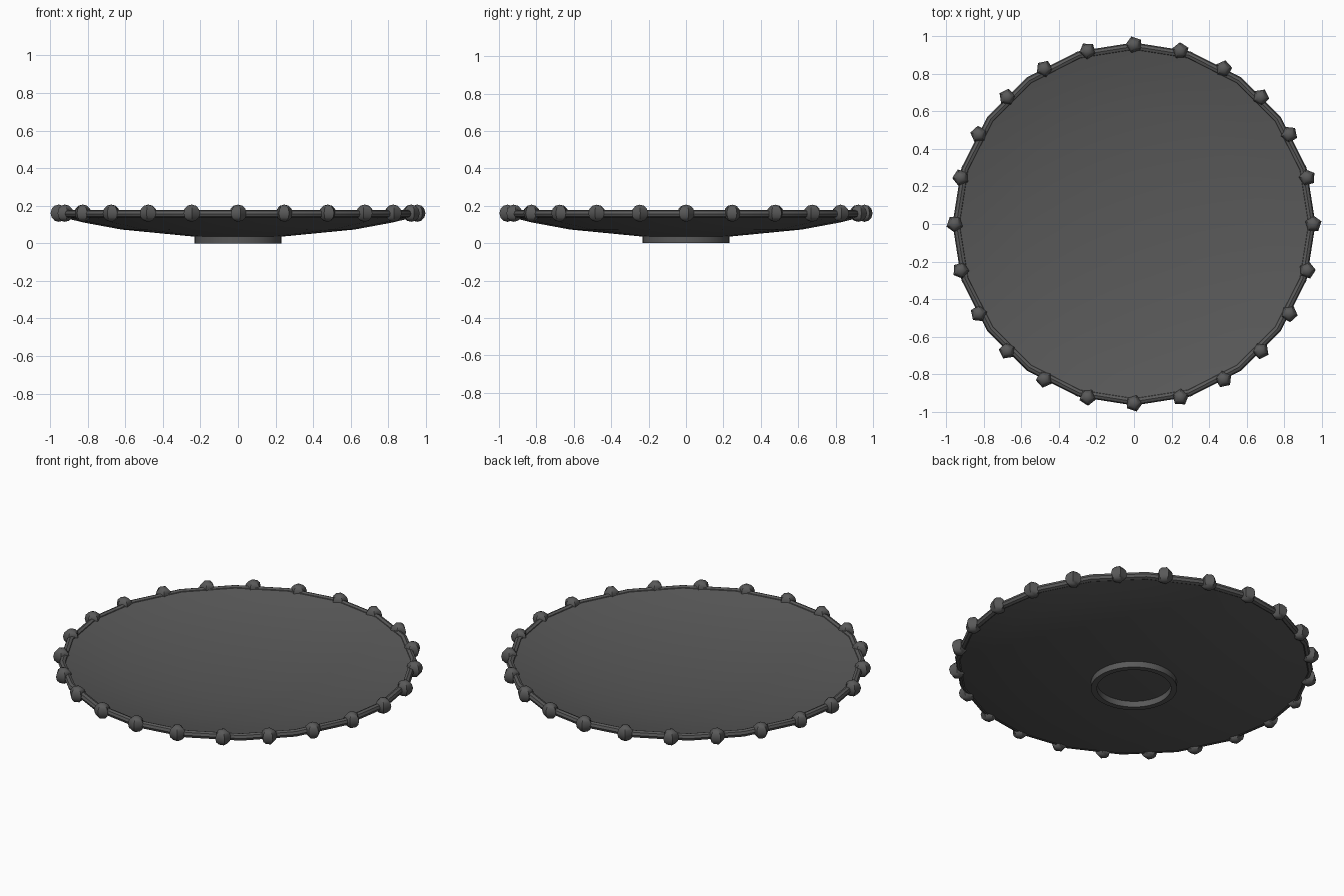
import bpy, math

cube = bpy.data.objects.get("Cube")
if cube:
    bpy.data.objects.remove(cube, do_unlink=True)

grey = bpy.data.materials.new("dark grey")
grey.use_nodes = True
colour = (0.1, 0.1, 0.1, 1)
grey.diffuse_color = colour
grey.node_tree.nodes["Principled BSDF"].inputs["Base Color"].default_value = colour


def lathe(name, profile, sides, closed=False):
    """Spin (radius, z) points around z; open profiles get end caps at the axis."""
    verts, faces = [], []
    for r, z in profile:
        for i in range(sides):
            a = math.tau * i / sides
            verts.append((r * math.cos(a), r * math.sin(a), z))
    n = len(profile)
    for k in range(n if closed else n - 1):
        m = (k + 1) % n
        for i in range(sides):
            j = (i + 1) % sides
            faces.append((k * sides + i, k * sides + j, m * sides + j, m * sides + i))
    if not closed:
        faces.append(tuple(reversed(range(sides))))
        faces.append(tuple(range((n - 1) * sides, n * sides)))
    mesh = bpy.data.meshes.new(name)
    mesh.from_pydata(verts, [], faces)
    mesh.materials.append(grey)
    obj = bpy.data.objects.new(name, mesh)
    bpy.context.collection.objects.link(obj)
    smooth(obj, 35)
    return obj


def smooth(obj, angle):
    bpy.ops.object.select_all(action="DESELECT")
    obj.select_set(True)
    bpy.context.view_layer.objects.active = obj
    bpy.ops.object.shade_smooth_by_angle(angle=math.radians(angle))


# Shallow dish: underside out to the edge, then the inner surface back to the flat centre
lathe("dish", [(0.23, 0.035), (0.62, 0.073), (0.82, 0.11), (0.945, 0.14),
               (0.945, 0.172), (0.82, 0.14), (0.62, 0.103), (0.27, 0.066)], 20)

# Rounded lip around the edge
lip = [(0.945 + 0.021 * math.cos(t), 0.157 + 0.021 * math.sin(t))
       for t in (math.tau * k / 8 for k in range(8))]
lathe("rim", lip, 20, closed=True)

# Foot ring
lathe("foot_ring", [(0.2, 0.045), (0.2, 0), (0.232, 0), (0.232, 0.045)], 40, closed=True)

# Beads set around the rim, each with one corner pointing outwards
BEADS = 24
for i in range(BEADS):
    a = math.tau * i / BEADS
    bpy.ops.mesh.primitive_uv_sphere_add(
        segments=5, ring_count=6, radius=0.046,
        location=(0.954 * math.cos(a), 0.954 * math.sin(a), 0.16), rotation=(0, 0, a))
    bead = bpy.context.object
    bead.name = f"bead_{i + 1}"
    # the sphere's first corner lies on +y, so turn it to face outwards
    bead.rotation_euler.z = a
    bead.data.materials.append(grey)
    smooth(bead, 50)
